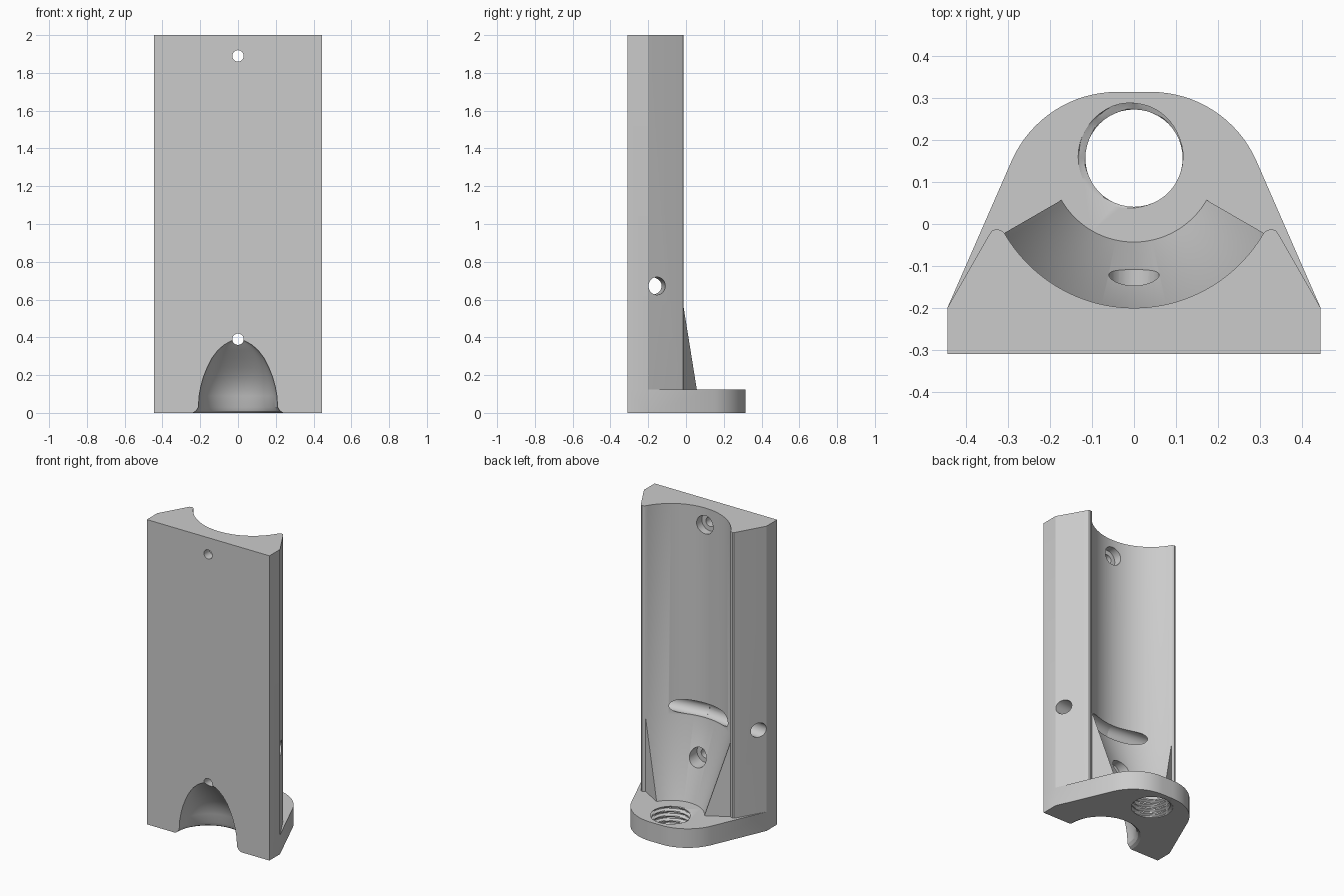
import bpy, bmesh
from math import sin, cos, pi, radians
from mathutils import Vector

if "Cube" in bpy.data.objects:
    bpy.data.objects.remove(bpy.data.objects["Cube"])

grey = bpy.data.materials.new("light_grey")
grey.use_nodes = True
grey.diffuse_color = (0.6, 0.6, 0.6, 1)
grey.node_tree.nodes["Principled BSDF"].inputs["Base Color"].default_value = (0.6, 0.6, 0.6, 1)

AXIS_Y, TROUGH_R, PLATE_H = 0.157, 0.357, 0.125


def skin(name, rings):
    """Closed solid through rings of equal point count."""
    bm = bmesh.new()
    loops = [[bm.verts.new(p) for p in ring] for ring in rings]
    n = len(loops[0])
    for a, b in zip(loops, loops[1:]):
        for i in range(n):
            j = (i + 1) % n
            bm.faces.new((a[i], a[j], b[j], b[i]))
    bm.faces.new(loops[0])
    bm.faces.new(loops[-1])
    bmesh.ops.recalc_face_normals(bm, faces=bm.faces)
    mesh = bpy.data.meshes.new(name)
    bm.to_mesh(mesh)
    bm.free()
    mesh.materials.append(grey)
    obj = bpy.data.objects.new(name, mesh)
    bpy.context.collection.objects.link(obj)
    return obj


def prism(name, outline, z0, z1):
    return skin(name, [[(x, y, z) for x, y in outline] for z in (z0, z1)])


def rod(name, start, end, radius, sides=40):
    start, end = Vector(start), Vector(end)
    turn = (end - start).to_track_quat('Z', 'Y')
    circle = [turn @ Vector((radius * cos(2 * pi * i / sides), radius * sin(2 * pi * i / sides), 0))
              for i in range(sides)]
    return skin(name, [[c + p for p in circle] for c in (start, end)])


def arc(cx, cy, radius, a0, a1, steps):
    angles = [radians(a0 + (a1 - a0) * i / steps) for i in range(steps + 1)]
    return [(cx + radius * cos(a), cy + radius * sin(a)) for a in angles]


def combine(target, tool, operation):
    mod = target.modifiers.new(operation, 'BOOLEAN')
    mod.operation, mod.object, mod.solver = operation, tool, 'EXACT'
    bpy.context.view_layer.objects.active = target
    bpy.ops.object.modifier_apply(modifier=mod.name)
    bpy.data.objects.remove(tool)


def mirrored(half):
    return half + [(-x, y) for x, y in reversed(half)]


# Tall holder with a round trough and rounded lips
lip = [(0.445, -0.31), (0.445, -0.2), (0.347, -0.028), (0.339, -0.016),
       (0.328, -0.012), (0.317, -0.015)]
trough = arc(0, AXIS_Y, TROUGH_R, -30, -150, 48)
holder = prism("holder", lip + trough + [(-x, y) for x, y in reversed(lip)], 0, 2)

# Foot plate with large rounded corners
foot = mirrored([(0.445, -0.31), (0.445, -0.2)] + arc(0.04, 0.04, 0.275, 24, 90, 16))
combine(holder, prism("foot_plate", foot, 0, PLATE_H), 'UNION')

# Conical seat narrowing the bottom of the trough
seat_rings = []
for z in (0.1, 0.615):
    inner = 0.2 + (TROUGH_R - 0.2) * (z - PLATE_H) / 0.49
    outline = arc(0, AXIS_Y, inner, -30, -150, 48) + arc(0, AXIS_Y, 0.37, -150, -30, 48)
    seat_rings.append([(x, y, z) for x, y in outline])
combine(holder, skin("conical_seat", seat_rings), 'UNION')

# Domed recess at the bottom of the front, flared at its mouth
recess = []
for z, half_width, depth in [(-0.01, 0.25, 0.25), (0.0, 0.24, 0.24), (0.01, 0.222, 0.228),
                             (0.03, 0.21, 0.22), (0.09, 0.206, 0.212), (0.14, 0.197, 0.197),
                             (0.19, 0.183, 0.17), (0.24, 0.163, 0.132), (0.29, 0.138, 0.09),
                             (0.33, 0.108, 0.052), (0.36, 0.075, 0.025), (0.385, 0.03, 0.006)]:
    recess.append([(half_width * cos(2 * pi * i / 64), -0.31 + depth * sin(2 * pi * i / 64), z)
                   for i in range(64)])
combine(holder, skin("front_recess", recess), 'DIFFERENCE')

# Screw holes with wide head pockets on the trough side
for z in (0.39, 1.89):
    combine(holder, rod("screw_hole", (0, -0.4, z), (0, 0, z), 0.03), 'DIFFERENCE')
    pocket = -0.25 if z > 1 else -0.2
    combine(holder, rod("head_pocket", (0, pocket, z), (0, 0, z), 0.06), 'DIFFERENCE')

# Strap tunnel from both sides, surfacing in the trough
for side in (-1, 1):
    combine(holder, rod("strap_tunnel", (-0.005 * side, -0.2, 0.672),
                        (0.55 * side, -0.14, 0.672), 0.047), 'DIFFERENCE')

# Threaded hole in the foot plate
thread, sides, pitch = [], 48, 0.032
for k in range(41):
    z = -0.01 + k * 0.004
    ring = []
    for i in range(sides):
        phase = (z / pitch - i / sides) % 1
        r = 0.116 + 0.018 * min(1, max(0, 1.6 - abs(phase - 0.5) * 4.4))
        a = 2 * pi * i / sides
        ring.append((r * cos(a), AXIS_Y + r * sin(a), z))
    thread.append(ring)
combine(holder, skin("thread", thread), 'DIFFERENCE')

# Smooth curves, sharp edges
bpy.ops.object.select_all(action='DESELECT')
holder.select_set(True)
bpy.context.view_layer.objects.active = holder
bpy.ops.object.shade_smooth_by_angle(angle=radians(25))
